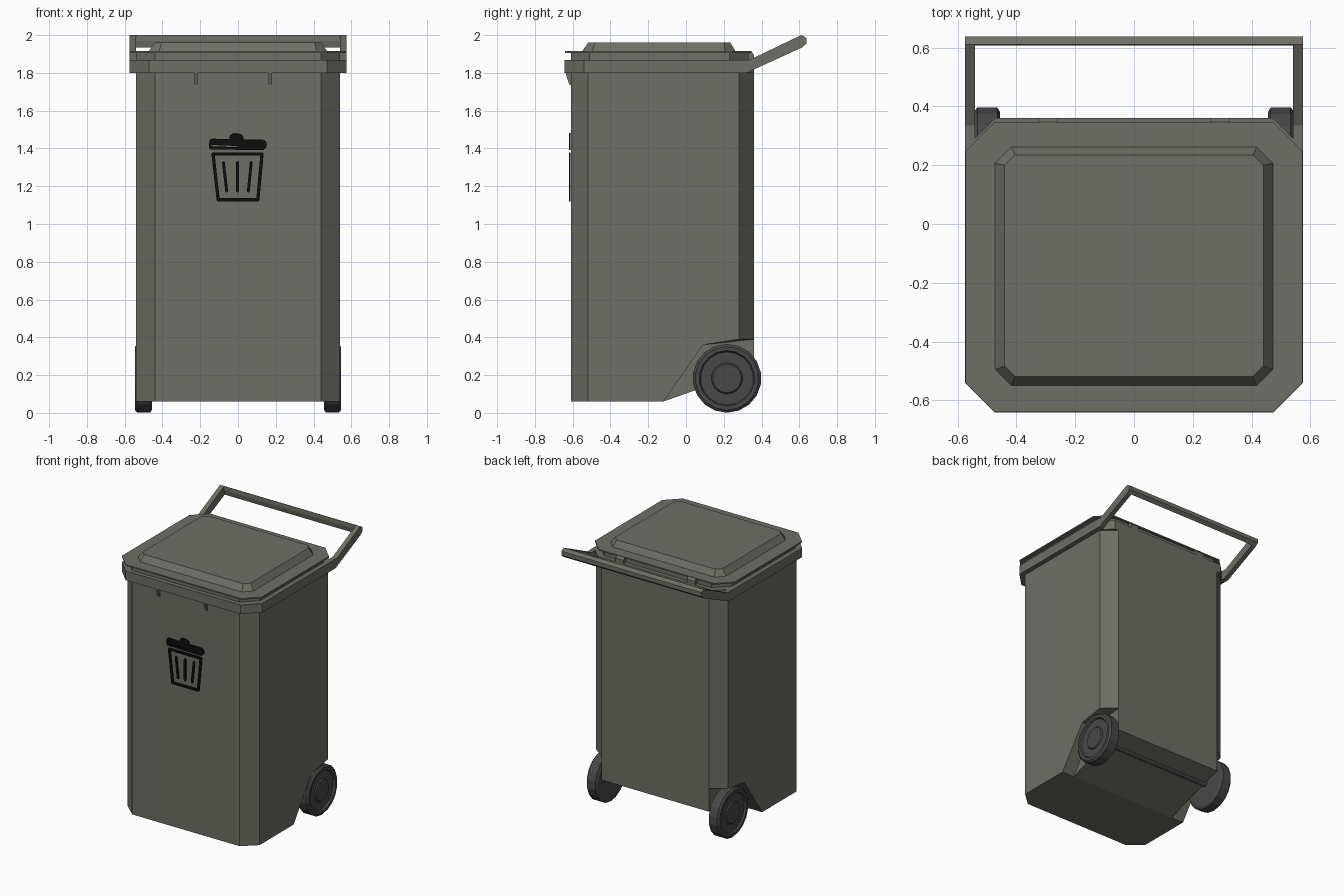
import bpy, bmesh, math
from mathutils import Vector, Matrix

cube = bpy.data.objects.get("Cube")
if cube:
    bpy.data.objects.remove(cube, do_unlink=True)


def material(name, rgb):
    m = bpy.data.materials.new(name)
    m.use_nodes = True
    m.diffuse_color = (*rgb, 1)
    m.node_tree.nodes["Principled BSDF"].inputs["Base Color"].default_value = (*rgb, 1)
    return m


GREY = material("warm_grey_plastic", (0.155, 0.157, 0.132))
RUBBER = material("dark_rubber", (0.065, 0.065, 0.065))
BLACK = material("black_print", (0.004, 0.004, 0.004))


def loft(name, rings, mat, caps=(True, True)):
    """Bridge equal-length rings of points and close the chosen ends."""
    bm = bmesh.new()
    loops = [[bm.verts.new(p) for p in ring] for ring in rings]
    n = len(loops[0])
    for a, b in zip(loops, loops[1:]):
        for i in range(n):
            j = (i + 1) % n
            bm.faces.new((a[i], a[j], b[j], b[i]))
    if caps[0]:
        bm.faces.new(loops[0][::-1])
    if caps[1]:
        bm.faces.new(loops[-1])
    bmesh.ops.remove_doubles(bm, verts=bm.verts, dist=1e-5)
    bmesh.ops.recalc_face_normals(bm, faces=bm.faces)
    mesh = bpy.data.meshes.new(name)
    bm.to_mesh(mesh)
    bm.free()
    mesh.materials.append(mat)
    obj = bpy.data.objects.new(name, mesh)
    bpy.context.collection.objects.link(obj)
    return obj


def side_extrude(name, profile, x0, x1, mat=GREY):
    """Extrude a (y, z) profile along x."""
    return loft(name, [[(x, y, z) for y, z in profile] for x in (x0, x1)], mat)


def octagon(hx, y0, y1, c, z):
    """Rectangle with cut corners at height z."""
    return [(-hx + c, y0, z), (hx - c, y0, z), (hx, y0 + c, z), (hx, y1 - c, z),
            (hx - c, y1, z), (-hx + c, y1, z), (-hx, y1 - c, z), (-hx, y0 + c, z)]


SIDES = (("left", 1), ("right", -1))
FRONT, BACK, TOP = -0.61, 0.36, 1.84

# Body: centre block, then chamfered side panels with raised wheel wells
side_extrude("body_centre", [(FRONT, 0.06), (-0.12, 0.06), (0.05, 0.12),
                             (BACK, 0.22), (BACK, TOP), (FRONT, TOP)], -0.44, 0.44)


def well_outline(x, front, back):
    return [(x, front, 0.06), (x, -0.12, 0.06), (x, 0.09, 0.36),
            (x, back, 0.39), (x, back, TOP), (x, front, TOP)]


for side, s in SIDES:
    loft(side + "_body_side", [well_outline(s * 0.44, FRONT, BACK),
                               well_outline(s * 0.54, -0.52, 0.28)], GREY, (False, True))

# Rim, lid and raised lid panel
loft("rim", [octagon(0.575, -0.642, 0.36, 0.103, z) for z in (1.8, 1.868)], GREY)
loft("lid_base", [octagon(0.54, -0.61, 0.33, 0.1, z) for z in (1.868, 1.908)], GREY)
loft("lid_flange", [octagon(0.573, -0.64, 0.347, 0.1, z) for z in (1.906, 1.915)], GREY)
loft("lid_panel", [octagon(0.472, -0.55, 0.262, 0.055, 1.915),
                   octagon(0.44, -0.518, 0.235, 0.035, 1.96)], GREY)

# Handle: two arms and a crossbar
ARM = [(0.25, 1.8), (0.32, 1.8), (0.615, 1.935), (0.638, 1.955),
       (0.638, 1.985), (0.61, 2.0), (0.335, 1.868), (0.25, 1.868)]
for side, s in SIDES:
    side_extrude(side + "_handle_arm", ARM, s * 0.54, s * 0.575)
side_extrude("handle_bar", [(0.615, 1.935), (0.638, 1.955), (0.638, 1.985),
                            (0.61, 2.0), (0.608, 1.97)], -0.54, 0.54)

# Lid hinges and front hooks
for side, s in SIDES:
    side_extrude(side + "_hinge", [(0.31, 1.86), (0.36, 1.86), (0.36, 1.895), (0.345, 1.915),
                                   (0.31, 1.915)], s * 0.26, s * 0.325)
for side, x in (("left", 0.17), ("right", -0.22)):
    side_extrude(side + "_front_hook", [(FRONT, 1.735), (-0.617, 1.735), (-0.638, 1.8),
                                        (FRONT, 1.8)], x - 0.009, x + 0.009)

# Wheels turned around the axle
TYRE = [(0.455, 0), (0.455, 0.165), (0.465, 0.182), (0.533, 0.182), (0.545, 0.168),
        (0.545, 0.147), (0.532, 0.14), (0.532, 0.083), (0.54, 0.076), (0.54, 0)]
AXLE_Y, AXLE_Z, SEGMENTS = 0.217, 0.183, 18


def circle(x, r):
    angles = [math.tau * i / SEGMENTS for i in range(SEGMENTS)]
    return [(x, AXLE_Y + r * math.sin(a), AXLE_Z + r * math.cos(a)) for a in angles]


for side, s in SIDES:
    loft(side + "_wheel", [circle(s * x, max(r, 0.001)) for x, r in TYRE], RUBBER)
loft("axle", [circle(x, 0.02) for x in (-0.46, 0.46)], RUBBER)

# Printed waste bin symbol: rounded strokes as thin plates
def stroke(name, a, b, width):
    a, b = Vector(a), Vector(b)
    along = (b - a).normalized()
    outline = []
    for centre, direction in ((b, along), (a, -along)):
        for k in range(-3, 4):
            outline.append(centre + Matrix.Rotation(k * math.pi / 6, 2) @ direction * width / 2)
    loft(name, [[(p.x, y, p.y) for p in outline] for y in (FRONT - 0.001, FRONT - 0.0105)], BLACK)


CORNERS = [(-0.132, 1.37), (-0.105, 1.128), (0.105, 1.128), (0.127, 1.37)]
for i, corner in enumerate(CORNERS):
    stroke(f"symbol_bin_edge_{i + 1}", corner, CORNERS[(i + 1) % 4], 0.017)
for i, (top, bottom) in enumerate(((-0.077, -0.06), (-0.003, -0.003), (0.07, 0.055))):
    stroke(f"symbol_rib_{i + 1}", (top, 1.325), (bottom, 1.175), 0.015)
stroke("symbol_lid_top", (-0.135, 1.435), (0.125, 1.425), 0.034)
stroke("symbol_lid_edge", (-0.145, 1.403), (0.13, 1.398), 0.015)
stroke("symbol_lid_end", (0.02, 1.42), (0.125, 1.42), 0.056)
stroke("symbol_lid_tip", (-0.148, 1.425), (-0.145, 1.405), 0.014)
stroke("symbol_lid_knob", (-0.02, 1.455), (0.005, 1.452), 0.052)
